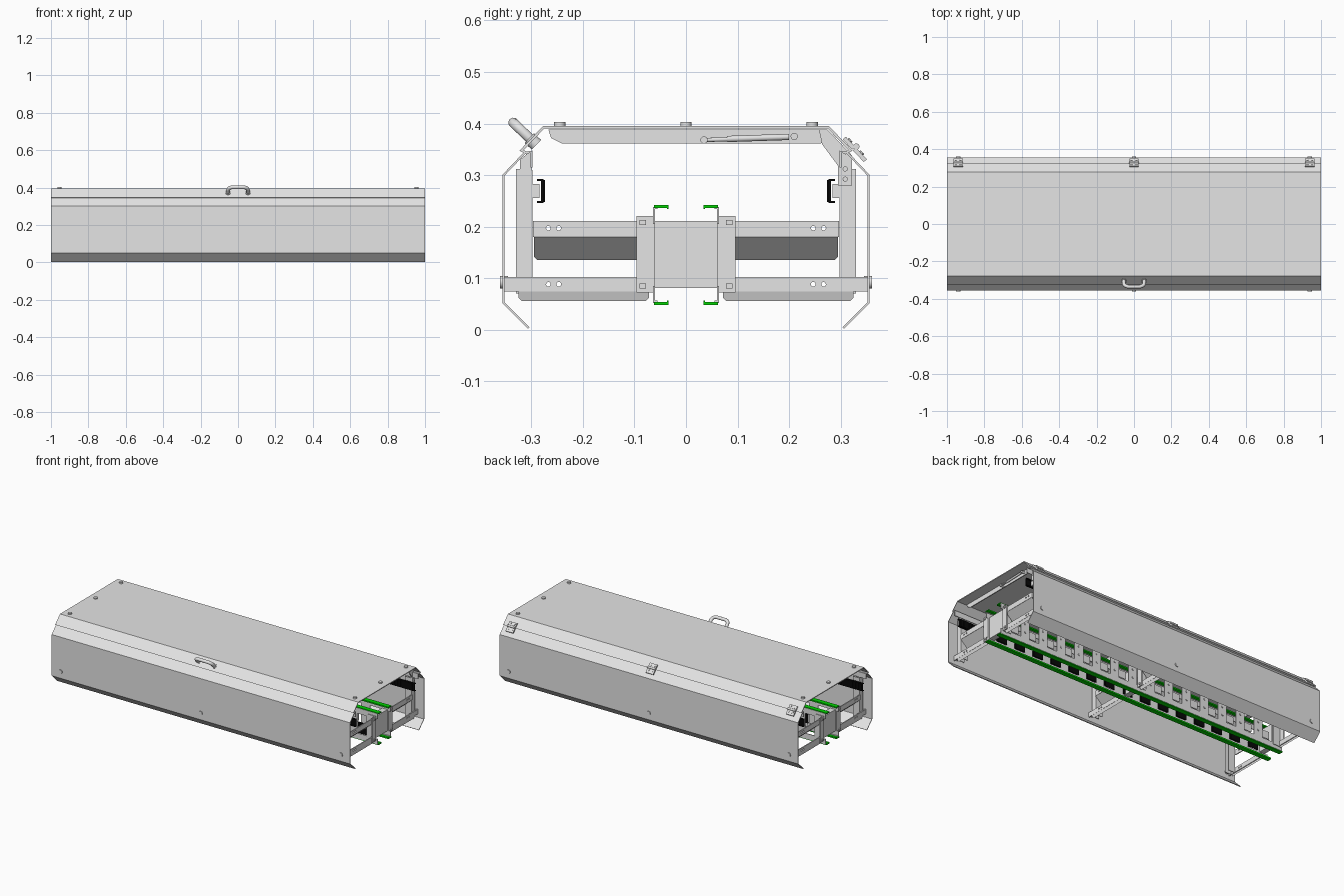
import bpy, bmesh
from mathutils import Vector, Matrix

cube = bpy.data.objects.get("Cube")
if cube:
    bpy.data.objects.remove(cube)


def material(name, rgb):
    m = bpy.data.materials.new(name)
    m.use_nodes = True
    m.diffuse_color = (*rgb, 1)
    m.node_tree.nodes["Principled BSDF"].inputs["Base Color"].default_value = (*rgb, 1)
    return m


GREY = material("light grey metal", (0.78, 0.78, 0.78))
GREEN = material("green plastic", (0.0, 0.65, 0.0))
BLACK = material("black plastic", (0.002, 0.002, 0.002))


def finish(name, bm, mat, smooth=False):
    bmesh.ops.recalc_face_normals(bm, faces=bm.faces)
    me = bpy.data.meshes.new(name)
    bm.to_mesh(me)
    bm.free()
    me.materials.append(mat)
    ob = bpy.data.objects.new(name, me)
    bpy.context.collection.objects.link(ob)
    if smooth:
        bpy.ops.object.select_all(action='DESELECT')
        ob.select_set(True)
        bpy.context.view_layer.objects.active = ob
        bpy.ops.object.shade_smooth_by_angle()
    return ob


def box(bm, x0, x1, y0, y1, z0, z1):
    size = Vector((abs(x1 - x0), abs(y1 - y0), abs(z1 - z0)))
    mid = Vector((x0 + x1, y0 + y1, z0 + z1)) / 2
    bmesh.ops.create_cube(bm, size=1, matrix=Matrix.Translation(mid) @ Matrix.Diagonal((*size, 1)))


def rod(bm, p, q, r, sides=16):
    p, q = Vector(p), Vector(q)
    turn = (q - p).to_track_quat('Z', 'Y').to_matrix().to_4x4()
    bmesh.ops.create_cone(bm, cap_ends=True, segments=sides, radius1=r, radius2=r,
                          depth=(q - p).length, matrix=Matrix.Translation((p + q) / 2) @ turn)


def prism(bm, yz, x0, x1):
    """Extrude a closed y-z outline along x."""
    a = [bm.verts.new((x0, y, z)) for y, z in yz]
    b = [bm.verts.new((x1, y, z)) for y, z in yz]
    bm.faces.new(a)
    bm.faces.new(b)
    for i in range(len(a)):
        j = (i + 1) % len(a)
        bm.faces.new((a[i], a[j], b[j], b[i]))


def sheet(name, yz, thick):
    """Bent sheet running the full length."""
    bm = bmesh.new()
    rows = [[bm.verts.new((x, y, z)) for x in (-1, 1)] for y, z in yz]
    for p, q in zip(rows, rows[1:]):
        bm.faces.new((p[0], p[1], q[1], q[0]))
    ob = finish(name, bm, GREY)
    mod = ob.modifiers.new("thickness", 'SOLIDIFY')
    mod.thickness, mod.offset, mod.use_even_offset = thick, 0, True


# Outer shell: two side panels and a hinged lid
for s, name in ((-1, "front_panel"), (1, "back_panel")):
    sheet(name, [(s * y, z) for y, z in ((.305, .003), (.354, .052), (.354, .3),
                                        (.313, .343), (.3, .345), (.3, .315))], .004)
sheet("lid", [(-.308, .342), (-.319, .348), (-.276, .393), (.276, .393), (.319, .348), (.308, .342)], .005)

STATIONS = ((-.94, -1), (0, 1), (.94, 1))

# Screws through the panels and lid
bm = bmesh.new()
for x, _ in STATIONS:
    for s in (-1, 1):
        rod(bm, (x, s * .345, .092), (x, s * .361, .092), .012)
for x in (-.955, .955):
    for y in (-.245, 0, .245):
        rod(bm, (x, y, .392), (x, y, .403), .011)
finish("panel_screws", bm, GREY, True)

# Support frames: crossbars, legs, lid ribs
bars, legs, ribs, struts = (bmesh.new() for _ in range(4))
for fx, d in STATIONS:
    f = fx + d * .015
    for s in (-1, 1):
        box(bars, f, f + d * .006, s * .08, s * .297, .18, .211)
        box(bars, f, f + d * .006, s * .072, s * .352, .074, .102)
        # slanted lower flanges of the crossbars
        for y0, y1, top, drop, run in ((.08, .295, .18, .045, .05), (.072, .325, .074, .018, .006)):
            c = .006
            v = [legs.verts.new((f + d * .005 - d * run * k, s * y, top - drop * k))
                 for y, k in ((y0, 0), (y1, 0), (y1, 1 - c / drop), (y1 - c, 1), (y0 + c, 1), (y0, 1 - c / drop))]
            legs.faces.new(v)
        leg = [(.298, .07), (.33, .07), (.33, .312), (.322, .312), (.322, .33), (.3, .348)]
        prism(legs, [(s * y, z) for y, z in leg], f - d * .004, f)
        box(legs, f - d * .045, f, s * .326, s * .33, .07, .31)
        box(legs, f - d * .045, f, s * .298, s * .302, .07, .31)
        # duct mounting bracket
        box(legs, f - d * .03, f + d * .002, s * .284, s * .3, .255, .283)
        # clamp plates beside the conveyor, with square nuts
        box(legs, f + d * .008, f + d * .014, s * .066, s * .096, .072, .221)
        box(legs, f - d * .04, f + d * .014, s * .064, s * .068, .072, .221)
        for z in (.085, .208):
            box(legs, f + d * .014, f + d * .02, s * .078, s * .09, z - .005, z + .005)
    # conveyor cross plate
    box(legs, f - d * .03, f + d * .004, -.062, .062, .081, .211)
    # rib under the lid and its hinge arm
    prism(ribs, [(-.267, .388), (.27, .388), (.262, .361), (-.24, .361), (-.262, .372)],
          f - d * .02, f - d * .014)
    prism(ribs, [(.295, .28), (.322, .28), (.322, .338), (.275, .388), (.258, .388), (.264, .36), (.295, .318)],
          f + d * .002, f + d * .007)
    for z in (.292, .312):
        rod(ribs, (f + d * .006, .309, z), (f + d * .011, .309, z), .005)
    # gas strut
    rod(struts, (f, .035, .368), (f, .13, .371), .004)
    rod(struts, (f, .08, .37), (f, .2, .374), .006)
    rod(struts, (f - d * .014, .035, .368), (f + d * .008, .035, .368), .007)
    rod(struts, (f - d * .014, .21, .375), (f + d * .008, .21, .375), .007)
finish("frame_legs", legs, GREY)
finish("lid_ribs", ribs, GREY)
finish("gas_struts", struts, GREY, True)
crossbars = finish("frame_crossbars", bars, GREY)

# Drill the bolt holes through all crossbars at once
bm = bmesh.new()
for s in (-1, 1):
    for y in (.247, .267):
        for z in (.088, .197):
            rod(bm, (-1.1, s * y, z), (1.1, s * y, z), .0045, 12)
cutter = finish("hole_cutter", bm, GREY)
cutter.hide_render = True
mod = crossbars.modifiers.new("holes", 'BOOLEAN')
mod.operation, mod.solver, mod.object = 'DIFFERENCE', 'EXACT', cutter
done = bpy.data.meshes.new_from_object(crossbars.evaluated_get(bpy.context.evaluated_depsgraph_get()))
crossbars.modifiers.clear()
crossbars.data = done
bpy.data.objects.remove(cutter)

# Conveyor: side rails with posts, green wear strips, inner plates
rails, strips, plates, covers = (bmesh.new() for _ in range(4))
PITCH, COUNT = .125, 16
for s in (-1, 1):
    for z0, z1, lip in ((.052, .085, .053), (.205, .238, .234)):
        box(rails, -.98, .98, s * .06, s * .064, z0, z1)
        box(rails, -.98, .98, s * .055, s * .064, lip, lip + .004)
    for z in (.048, .236):
        box(strips, -.985, .985, s * .034, s * .062, z, z + .006)
    # down-turned inner edges of the strips
    for z in (.05, .234):
        box(strips, -.985, .985, s * .034, s * .037, z, z + .007)
    for i in range(COUNT):
        x = (i - (COUNT - 1) / 2) * PITCH
        box(rails, x - .03, x + .03, s * .06, s * .064, .085, .205)
        rod(rails, (x, s * .064, .12), (x, s * .068, .12), .006, 8)
        rod(rails, (x, s * .064, .17), (x, s * .068, .17), .006, 8)
for i in range(COUNT - 1):
    x = (i - COUNT / 2 + 1) * PITCH
    box(plates, x - .026, x + .026, .046, .05, .1, .145)
    box(covers, x - .032, x + .032, -.055, -.05, .083, .15)
finish("conveyor_side_rails", rails, GREY)
finish("conveyor_wear_strips", strips, GREEN)
finish("conveyor_inner_plates", plates, GREY)
finish("conveyor_dark_covers", covers, BLACK)

# Slotted ducts along both walls
for s, name in ((-1, "front_duct"), (1, "back_duct")):
    bm = bmesh.new()
    box(bm, -.99, .99, s * .277, s * .281, .246, .292)
    for z in (.246, .288):
        box(bm, -.99, .99, s * .281, s * .289, z, z + .004)
    for i in range(100):
        x = -.985 + i * .0197
        box(bm, x, x + .011, s * .274, s * .277, .248, .29)
    finish(name, bm, BLACK)

# Hinges on the back edge, lying on the slope
bm = bmesh.new()
along, out = Vector((0, .68, -.73)), Vector((0, .73, .68))
centre = Vector((0, .322, .35))
for x, _ in STATIONS:
    for a, b in ((-.026, .001), (.003, .034)):
        lo, hi = centre + along * a, centre + along * b
        o = out * .008
        prism(bm, [(v.y, v.z) for v in (lo, hi, hi + o, lo + o)], x - .025, x + .025)
    c = centre + out * .01 + along * .002
    rod(bm, c + Vector((x - .026, 0, 0)), c + Vector((x + .026, 0, 0)), .006)
    for dx in (-.013, .013):
        for a in (-.015, .018):
            p = centre + along * a + Vector((x + dx, 0, 0))
            rod(bm, p, p + out * .011, .005, 10)
finish("lid_hinges", bm, GREY, True)

# Lift handle on the front slope of the lid
cu = bpy.data.curves.new("lift_handle", 'CURVE')
cu.dimensions = '3D'
cu.bevel_depth, cu.bevel_resolution, cu.use_fill_caps = .01, 3, True
sp = cu.splines.new('POLY')
base, up = Vector((0, -.299, .367)), Vector((0, -.72, .69))
path = [(-.054, 0), (-.054, .028), (-.05, .04), (-.041, .047), (-.03, .05)]
path += [(-x, h) for x, h in reversed(path)]
sp.points.add(len(path) - 1)
for pt, (x, h) in zip(sp.points, path):
    pt.co = (*(base + up * h + Vector((x, 0, 0))), 1)
sp.use_smooth = True
cu.materials.append(GREY)
bpy.context.collection.objects.link(bpy.data.objects.new("lift_handle", cu))
bm = bmesh.new()
for x in (-.054, .054):
    p = base + Vector((x, 0, 0))
    rod(bm, p - up * .012, p + up * .007, .013)
finish("handle_feet", bm, GREY, True)
